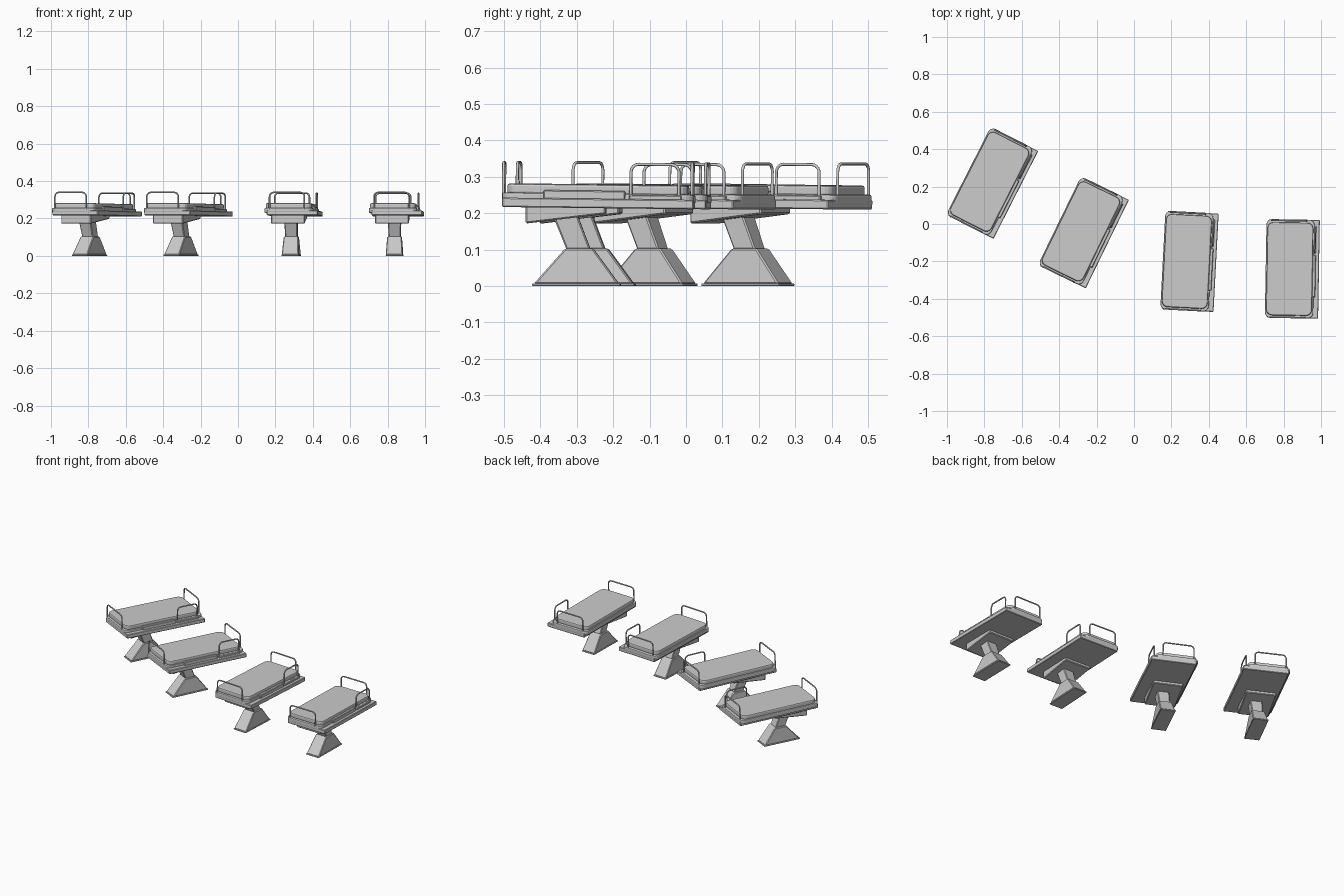
import bpy, bmesh, math
from mathutils import Matrix, Vector

if "Cube" in bpy.data.objects:
    bpy.data.objects.remove(bpy.data.objects["Cube"])

# placement of each bed: x, y, turn in degrees
BEDS = [(-0.758, 0.22, -27), (-0.27, -0.045, -26), (0.297, -0.2, -3), (0.847, -0.24, -1)]
TILT = Matrix.Translation((0, 0, 0.24)) @ Matrix.Rotation(-0.012, 4, 'X') @ Matrix.Translation((0, 0, -0.24))
parts = []  # (name, data, transform)


def keep(name, bm, tilt, bevel=0.0):
    if bevel:
        bmesh.ops.bevel(bm, geom=bm.edges[:], offset=bevel, segments=1, affect='EDGES')
    bmesh.ops.recalc_face_normals(bm, faces=bm.faces[:])
    me = bpy.data.meshes.new(name)
    bm.to_mesh(me)
    bm.free()
    parts.append((name, me, TILT if tilt else Matrix()))


def taper(name, bottom, top, bevel=0.004, tilt=False):
    """Block between two rectangles given as x0, x1, y0, y1, z at y0, z at y1."""
    bm = bmesh.new()
    rings = []
    for x0, x1, y0, y1, za, zb in (bottom, top):
        rings.append([bm.verts.new(p) for p in
                      ((x0, y0, za), (x1, y0, za), (x1, y1, zb), (x0, y1, zb))])
    a, b = rings
    bm.faces.new(a[::-1])
    bm.faces.new(b)
    for i in range(4):
        j = (i + 1) % 4
        bm.faces.new((a[i], a[j], b[j], b[i]))
    keep(name, bm, tilt, bevel)


def box(name, x0, x1, y0, y1, z0, z1, bevel=0.003):
    taper(name, (x0, x1, y0, y1, z0, z0), (x0, x1, y0, y1, z1, z1), bevel, True)


def rounded(name, x0, x1, y0, y1, z0, z1, r, edge):
    """Rounded-corner slab with softened top and bottom rims."""
    bm = bmesh.new()
    loop = []
    for cx, cy, start in ((x1 - r, y1 - r, 0), (x0 + r, y1 - r, 90),
                          (x0 + r, y0 + r, 180), (x1 - r, y0 + r, 270)):
        for k in range(6):
            t = math.radians(start + 18 * k)
            loop.append(bm.verts.new((cx + r * math.cos(t), cy + r * math.sin(t), z0)))
    face = bm.faces.new(loop)
    ext = bmesh.ops.extrude_face_region(bm, geom=[face])
    bmesh.ops.translate(bm, vec=(0, 0, z1 - z0),
                        verts=[v for v in ext['geom'] if isinstance(v, bmesh.types.BMVert)])
    rims = [e for e in bm.edges if abs(e.verts[0].co.z - e.verts[1].co.z) < 1e-6]
    bmesh.ops.bevel(bm, geom=rims, offset=edge, segments=2, profile=0.5, affect='EDGES')
    keep(name, bm, True)


def rail(name, a, b, z0, z1, r=0.022):
    """Bent tube hoop standing between ground points a and b."""
    a, b = Vector((*a, 0)), Vector((*b, 0))
    length, d = (b - a).length, (b - a).normalized()
    pts = [(0, z0)]
    for c, start in ((r, 180), (length - r, 90)):
        for k in range(6):
            t = math.radians(start - 18 * k)
            pts.append((c + r * math.cos(t), z1 - r + r * math.sin(t)))
    pts.append((length, z0))
    cu = bpy.data.curves.new(name, 'CURVE')
    cu.dimensions = '3D'
    cu.bevel_depth, cu.bevel_resolution, cu.use_fill_caps = 0.0042, 2, True
    sp = cu.splines.new('POLY')
    sp.points.add(len(pts) - 1)
    for p, (s, z) in zip(sp.points, pts):
        q = a + d * s
        p.co = (q.x, q.y, z, 1)
    parts.append((name, cu, TILT))


# pedestal: foot, slanted column, wedge bracket
taper("foot_plate", (-0.055, 0.037, -0.182, 0.06, 0, 0), (-0.055, 0.037, -0.182, 0.06, 0.007, 0.007), 0.002)
taper("foot", (-0.054, 0.036, -0.178, 0.056, 0.006, 0.006), (-0.048, 0.03, -0.092, -0.015, 0.103, 0.103))
taper("column", (-0.04, 0.024, -0.088, -0.022, 0.10, 0.10), (-0.044, 0.028, -0.128, -0.06, 0.20, 0.20))
taper("bracket", (-0.11, 0.07, -0.20, 0.02, 0.172, 0.198), (-0.11, 0.07, -0.20, 0.02, 0.222, 0.222))

# bed top: deck, frame, mattress, folded side panel, side hinge
box("deck", -0.13, 0.142, -0.263, 0.263, 0.214, 0.24)
rounded("frame", -0.143, 0.115, -0.264, 0.264, 0.228, 0.254, 0.03, 0.005)
rounded("mattress", -0.137, 0.108, -0.25, 0.247, 0.25, 0.279, 0.032, 0.007)
box("side_panel", 0.106, 0.124, -0.15, 0.075, 0.235, 0.262)
box("side_hinge", 0.108, 0.124, 0.085, 0.23, 0.235, 0.252)

# tube rails at both ends and one side
rail("front_rail", (-0.115, -0.261), (0.072, -0.261), 0.245, 0.336)
rail("back_rail", (-0.115, 0.257), (0.072, 0.257), 0.245, 0.339)
rail("side_rail", (0.116, 0.09), (0.116, 0.222), 0.245, 0.336)

# smooth the round parts once, keep edges sharp
for n, (x, y, deg) in enumerate(BEDS, 1):
    place = Matrix.Translation((x, y, 0)) @ Matrix.Rotation(math.radians(deg), 4, 'Z')
    for name, data, local in parts:
        ob = bpy.data.objects.new(f"bed{n}_{name}", data)
        bpy.context.collection.objects.link(ob)
        ob.matrix_world = place @ local
